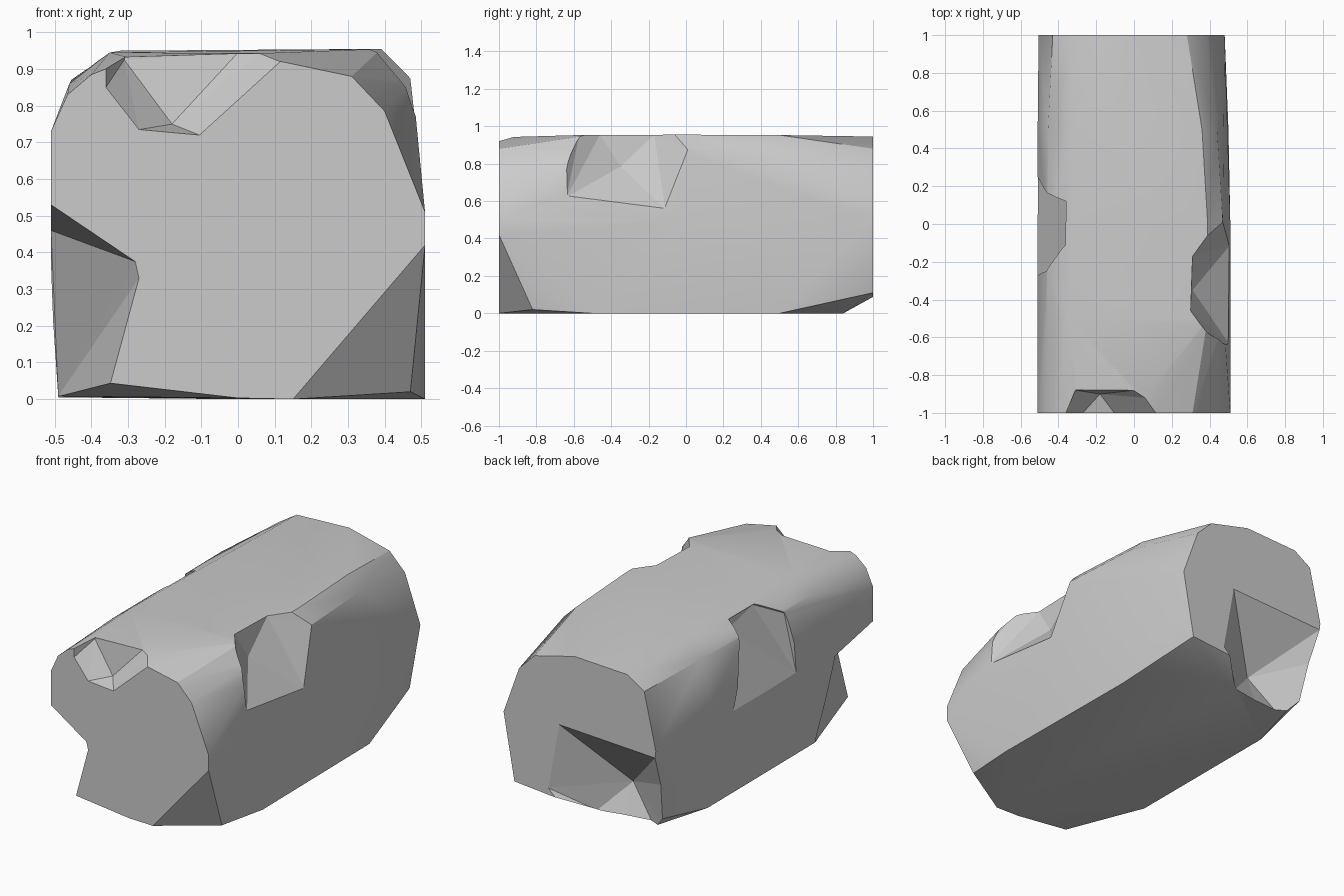
import bpy, bmesh
from mathutils import Vector

if "Cube" in bpy.data.objects:
    bpy.data.objects.remove(bpy.data.objects["Cube"])


def hull_object(name, points):
    """Make a closed convex solid around the given points."""
    bm = bmesh.new()
    for p in points:
        bm.verts.new(p)
    bmesh.ops.convex_hull(bm, input=bm.verts)
    loose = [v for v in bm.verts if not v.link_faces]
    bmesh.ops.delete(bm, geom=loose, context='VERTS')
    bmesh.ops.recalc_face_normals(bm, faces=bm.faces)
    me = bpy.data.meshes.new(name)
    bm.to_mesh(me)
    bm.free()
    ob = bpy.data.objects.new(name, me)
    bpy.context.collection.objects.link(ob)
    return ob


def chip(target, name, points, push):
    """Cut a broken chip: hull of the chip points swept outward along push vectors."""
    pts = [Vector(p) for p in points]
    rim = pts[:-1]                      # last point is the deepest one
    cloud = pts + [p + Vector(d) for p in rim for d in push]
    cutter = hull_object(name, cloud)   # flat faces stay flat after the cut
    cutter.hide_render = True
    mod = target.modifiers.new(name, 'BOOLEAN')
    mod.operation = 'DIFFERENCE'
    mod.solver = 'EXACT'
    mod.object = cutter
    bpy.context.view_layer.objects.active = target
    bpy.ops.object.modifier_apply(modifier=name)
    bpy.data.objects.remove(cutter)


# Cross-sections (x, z) of the worn block along y
sections = {
    -1.0: [(.15, 0), (.51, .42), (.51, .51), (.40, .785), (.31, .88), (.12, .92),
           (-.31, .92), (-.40, .885), (-.465, .83), (-.51, .73), (-.51, .3),
           (-.49, .06), (-.34, .065), (0, .003)],
    -.92: [(.06, .943), (-.30, .932)],
    -.82: [(.47, .02)],
    -.5: [(.51, 0), (.51, .51), (.475, .87), (.39, .955), (-.35, .945),
          (-.46, .86), (-.51, .70), (-.51, .4), (-.49, .008)],
    0.0: [(.51, .5), (.47, .875), (.39, .955), (-.32, .95), (-.46, .86)],
    .5: [(.50, 0), (.495, .5), (.44, .875), (.36, .953), (-.31, .95),
         (-.455, .87), (-.51, .60), (-.49, .005)],
    .84: [(-.02, 0), (-.40, .01)],
    1.0: [(.18, .09), (.41, .11), (.48, .50), (.38, .78), (.28, .88), (.02, .945),
          (-.32, .93), (-.43, .86), (-.505, .53), (-.45, .10), (-.38, .05)],
}
block = hull_object("stone_block", [(x, y, z) for y, sec in sections.items() for x, z in sec])

# Smooth worn surfaces, with the stronger ridges kept crisp
bpy.ops.object.select_all(action='DESELECT')
block.select_set(True)
bpy.context.view_layer.objects.active = block
bpy.ops.object.shade_smooth_by_angle(angle=0.5)

# Chip on the top front edge
chip(block, "front_top_chip",
     [(-.36, -1, .85), (-.27, -1, .735), (-.105, -1, .72), (.115, -1, .92),
      (-.31, -.88, .925), (0, -.88, .945), (.06, -.92, .945), (-.18, -.9, .75)],
     [(0, -.2, .12), (0, 0, .12)])

# Chip on the right top edge
chip(block, "right_chip",
     [(.50, -.65, .76), (.507, -.64, .62), (.51, -.11, .555), (.47, .01, .875),
      (.39, -.06, .955), (.31, -.17, .955), (.30, -.46, .955), (.38, -.57, .955),
      (.31, -.35, .785)],
     [(.15, 0, .15)])

# Chip on the left top edge
chip(block, "left_chip",
     [(-.51, .29, .49), (-.51, -.29, .50), (-.46, -.25, .85), (-.355, -.11, .925),
      (-.355, .12, .925), (-.355, .12, .87)],
     [(-.15, 0, .12)])

# Broken lower front left corner
chip(block, "corner_chip",
     [(-.51, -1, .53), (-.28, -1, .375), (-.27, -1, .33), (-.35, -1, .035),
      (-.51, -.65, .46), (-.51, -.55, .18), (-.49, -.49, .008)],
     [(-.2, -.3, -.15), (-.2, 0, 0)])

# Broken lower back edge
chip(block, "back_chip",
     [(.12, 1, .52), (-.50, 1, .49), (.19, 1, .13), (-.02, .85, 0),
      (-.286, .816, .02), (-.44, .9, .08), (-.186, .752, .176)],
     [(0, .2, -.1), (-.15, .02, -.12)])
